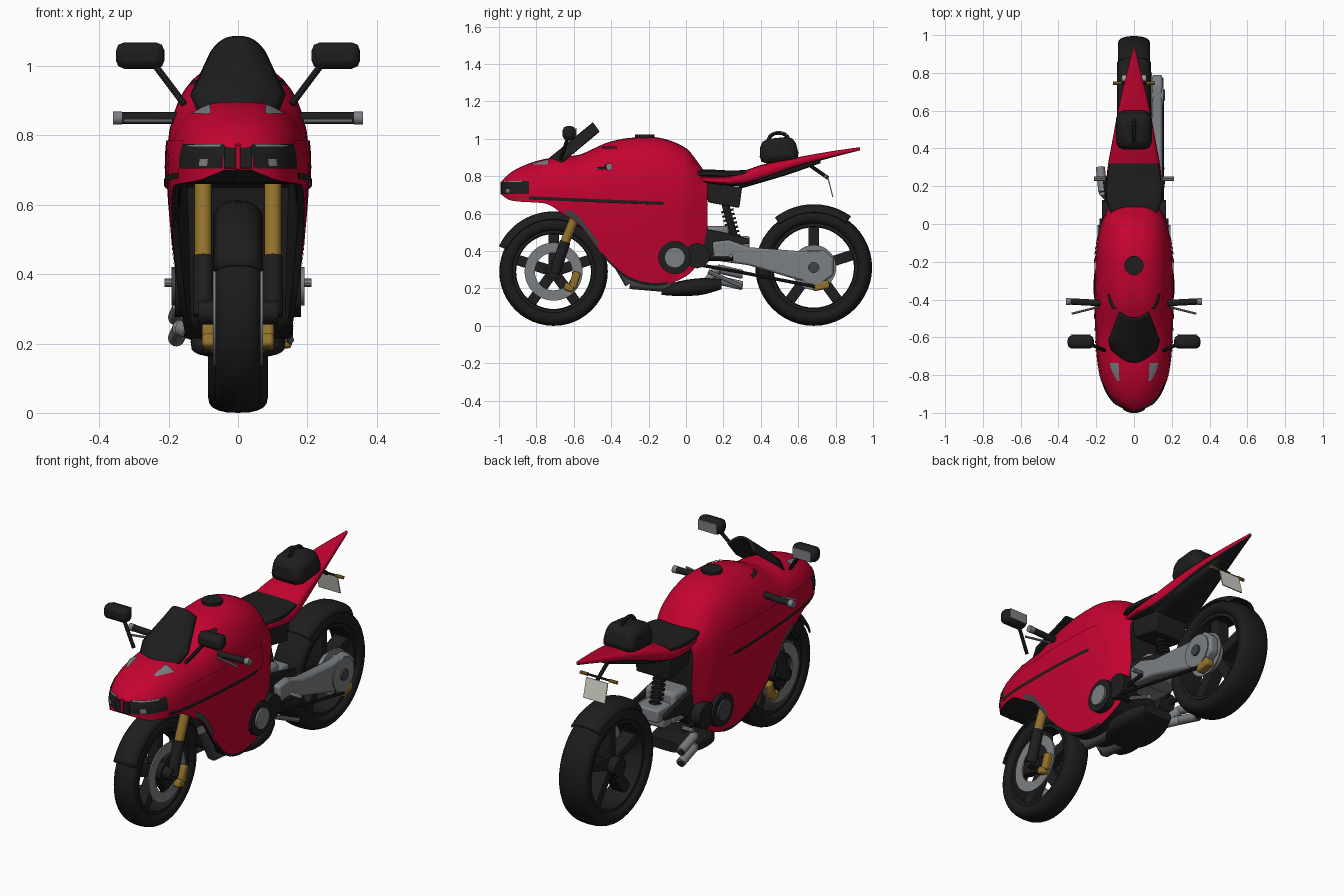
import bpy, bmesh, math
from math import sin, cos, pi, radians
from mathutils import Vector, Matrix

if "Cube" in bpy.data.objects:
    bpy.data.objects.remove(bpy.data.objects["Cube"])

def material(name, r, g, b):
    m = bpy.data.materials.new(name)
    m.use_nodes = True
    m.diffuse_color = (r, g, b, 1)
    m.node_tree.nodes["Principled BSDF"].inputs["Base Color"].default_value = (r, g, b, 1)
    return m

RED = material("red paint", .56, .001, .03)
BLACK = material("black plastic", .013, .013, .013)
RUBBER = material("tyre rubber", .011, .011, .011)
GREY = material("grey metal", .2, .215, .23)
DARK = material("dark metal", .05, .055, .06)
GOLD = material("gold metal", .29, .165, .025)
PALE = material("pale plate", .62, .62, .56)

def finish(name, bm, mats, bevel=0, thick=0):
    bmesh.ops.recalc_face_normals(bm, faces=bm.faces)
    me = bpy.data.meshes.new(name)
    bm.to_mesh(me)
    bm.free()
    ob = bpy.data.objects.new(name, me)
    bpy.context.collection.objects.link(ob)
    for m in mats:
        me.materials.append(m)
    bpy.ops.object.select_all(action='DESELECT')
    ob.select_set(True)
    bpy.context.view_layer.objects.active = ob
    bpy.ops.object.shade_smooth_by_angle(angle=.7)
    if bevel:
        mod = ob.modifiers.new("Bevel", 'BEVEL')
        mod.width, mod.segments = bevel, 2
    if thick:
        ob.modifiers.new("Solidify", 'SOLIDIFY').thickness = thick
    return ob

def box(name, loc, size, mat, bevel=.008, tilt=0, taper=1):
    bm = bmesh.new()
    bmesh.ops.create_cube(bm, size=1)
    for v in bm.verts:
        if v.co.z > 0:
            v.co.x *= taper
            v.co.y *= taper
    bm.transform(Matrix.Translation(loc) @ Matrix.Rotation(tilt, 4, 'X') @ Matrix.Diagonal((*size, 1)))
    return finish(name, bm, [mat], bevel)

def rod(name, pts, r, mat, sides=16):
    bm = bmesh.new()
    for a, b in zip(pts, pts[1:]):
        a, b = Vector(a), Vector(b)
        m = Matrix.Translation((a + b) / 2) @ (b - a).to_track_quat('Z', 'Y').to_matrix().to_4x4()
        bmesh.ops.create_cone(bm, cap_ends=True, segments=sides, radius1=r, radius2=r,
                              depth=(b - a).length, matrix=m)
    return finish(name, bm, [mat])

def prism(name, pts, x0, x1, mat, bevel=.008):
    bm = bmesh.new()
    f = bm.faces.new([bm.verts.new((x0, y, z)) for y, z in pts])
    ext = bmesh.ops.extrude_face_region(bm, geom=[f])["geom"]
    bmesh.ops.translate(bm, vec=(x1 - x0, 0, 0), verts=[e for e in ext if isinstance(e, bmesh.types.BMVert)])
    return finish(name, bm, [mat], bevel)

def loft(name, rings, mats, rule=lambda j: 0, end=0):
    bm = bmesh.new()
    vs = [[bm.verts.new(p) for p in ring] for ring in rings]
    n = len(vs[0])
    for a, b in zip(vs, vs[1:]):
        for j in range(n):
            k = (j + 1) % n
            bm.faces.new((a[j], a[k], b[k], b[j])).material_index = rule(j)
    bm.faces.new(vs[0])
    bm.faces.new(vs[-1]).material_index = end
    return finish(name, bm, mats)

def grid(name, fn, nu, nv, mat, thick=0):
    bm = bmesh.new()
    vs = [[bm.verts.new(fn(i / nu, j / nv)) for j in range(nv + 1)] for i in range(nu + 1)]
    for i in range(nu):
        for j in range(nv):
            bm.faces.new((vs[i][j], vs[i + 1][j], vs[i + 1][j + 1], vs[i][j + 1]))
    return finish(name, bm, [mat], thick=thick)

def lathe(name, profile, cy, cz, mat, n=48):
    bm = bmesh.new()
    vs = [[bm.verts.new((x, cy + r * cos(2 * pi * i / n), cz + r * sin(2 * pi * i / n)))
           for r, x in profile] for i in range(n)]
    m = len(profile)
    for i in range(n):
        a, b = vs[i], vs[(i + 1) % n]
        for j in range(m):
            bm.faces.new((a[j], a[(j + 1) % m], b[(j + 1) % m], b[j]))
    return finish(name, bm, [mat])

def ev(st, y):
    """Smooth value of the (y, bottom, top, half width) stations at y."""
    i = max(k for k in range(len(st) - 1) if k == 0 or st[k][0] <= y)
    a, b, p, q = st[i], st[i + 1], st[max(i - 1, 0)], st[min(i + 2, len(st) - 1)]
    h = b[0] - a[0]
    t = min(max((y - a[0]) / h, 0), 1)
    out = []
    for k in (1, 2, 3):
        m0, m1 = (b[k] - p[k]) / (b[0] - p[0]) * h, (q[k] - a[k]) / (q[0] - a[0]) * h
        out.append(a[k] * (1 + 2 * t) * (1 - t) ** 2 + m0 * t * (1 - t) ** 2
                   + b[k] * t * t * (3 - 2 * t) + m1 * t * t * (t - 1))
    return out

def span(a, b, n):
    return [a + (b - a) * i / n for i in range(n + 1)]

# Fairing and tank: one body with a dark hollow for the front wheel
BODY = [(-.985, .70, .775, .04), (-.95, .675, .81, .1), (-.9, .665, .842, .14), (-.82, .66, .875, .172),
        (-.74, .65, .895, .188), (-.66, .60, .905, .196), (-.57, .54, .915, .2), (-.5, .45, .945, .203),
        (-.42, .345, .98, .205), (-.3, .245, 1.005, .206), (-.14, .215, 1.005, .2),
        (0, .265, .95, .175), (.06, .33, .88, .148), (.115, .46, .80, .12)]

def mid(zb, zt):
    return min(max(.70, zb + .01), zt - .02)

def side_x(y, z):
    zb, zt, w = ev(BODY, y)
    zm = mid(zb, zt)
    if z > zm:
        return w * max(0, 1 - min(1, (z - zm) / (zt - zm)) ** 2.4) ** .417
    return w * (1 - .28 * ((zm - z) / .5) ** 1.5)

def body_ring(y):
    zb, zt, w = ev(BODY, y)
    zm = mid(zb, zt)
    half = [(w * abs(cos(a)) ** .833, zm + (zt - zm) * sin(a) ** .833) for a in span(pi / 2, 0, 10)]
    half[0] = (0, zt)
    half += [(side_x(y, z), z) for z in span(zm, zb, 10)[1:]]
    xb = half[-1][0]
    zc = max(zb, zb + (.66 - zb) * min(1, max(0, (-.32 - y) / .1)))
    half += [(xb * .9, zb), (xb * .86, zc), (0, zc)]
    return [(x, y, z) for x, z in half] + [(-x, y, z) for x, z in half[-2:0:-1]]

loft("fairing_and_tank", [body_ring(y) for y in span(-.985, .115, 60)], [RED, BLACK],
     lambda j: int(20 <= j < 26), end=1)

def patch(name, y0, y1, lo, hi, off, mat, ny=24):
    for s, tag in ((1, "left"), (-1, "right")):
        def fn(u, v):
            y = y0 + (y1 - y0) * u
            z = lo(y) + (hi(y) - lo(y)) * v
            return s * (side_x(y, z) + off), y, z + (off if z > .8 else 0)
        grid(name + "_" + tag, fn, ny, 5, mat)

def bottom(y):
    return ev(BODY, y)[0]

def top(y):
    return ev(BODY, y)[1]

patch("upper_side_panel", -.84, -.07, lambda y: .68 - .04 * (y + .84), lambda y: .785, .005, RED)
patch("side_seam", -.84, -.12, lambda y: .675 - .04 * (y + .84), lambda y: .692 - .04 * (y + .84), .008, BLACK)
patch("headlight", -.985, -.835, lambda y: .705, lambda y: min(.775, top(y) - .012), .004, BLACK)
patch("headlight_lens", -.962, -.945, lambda y: .712, lambda y: .732, .007, GREY, 4)
patch("headlight_trim", -.972, -.88, lambda y: min(.768, top(y) - .02), lambda y: min(.774, top(y) - .015), .007, GREY)
patch("nose_vent", -.83, -.735, lambda y: top(y) - .012 - .25 * (y + .84), lambda y: top(y) - .01, .004, GREY, 8)
patch("fairing_vent", -.64, -.47, lambda y: bottom(y) + .005, lambda y: bottom(y) + .04, .004, DARK)
patch("lower_edge", -.45, -.1, lambda y: bottom(y), lambda y: bottom(y) + .015, .004, BLACK)
patch("tank_vent", -.45, -.37, lambda y: .942, lambda y: .955, .005, BLACK, 6)
box("headlight_centre", (0, -.986, .735), (.082, .008, .06), BLACK, .001)
box("headlight_divider", (0, -.988, .737), (.014, .009, .07), RED, .001)
rod("fuel_cap", [(0, -.22, .99), (0, -.22, 1.022)], .052, BLACK, 12)

# Windscreen: a tapered sheet bent down at its sides
def screen(u, v):
    w = .11 + .08 * v if v < .35 else .138 - .09 * (v - .35)
    k = 2 * u - 1
    return k * w, -.735 + .235 * v + .035 * k * k, .895 + .192 * v - .045 * abs(k) ** 2.5
grid("windscreen", screen, 14, 20, BLACK, .01)

# Tail, seat and luggage
def oval(st, n=24, flat=.6):
    def p(c):
        return math.copysign(abs(c) ** flat, c)
    def ring(y):
        zb, zt, w = ev(st, y)
        return [(w * p(cos(2 * pi * i / n)), y, (zb + zt) / 2 + (zt - zb) / 2 * p(sin(2 * pi * i / n)))
                for i in range(n)]
    return [ring(y) for y in span(st[0][0], st[-1][0], 20)]

loft("tail", oval([(.02, .775, .80, .11), (.2, .75, .805, .145), (.3, .75, .825, .14), (.4, .775, .86, .122),
                   (.6, .85, .902, .085), (.8, .905, .937, .038), (.93, .938, .955, .006)]),
     [RED, BLACK], lambda j: int(14 <= j < 22))
loft("under_tail", oval([(.28, .73, .78, .1), (.4, .765, .8, .1), (.55, .81, .86, .075), (.72, .87, .9, .04)]), [BLACK])
loft("seat", oval([(.02, .8, .82, .1), (.1, .795, .836, .14), (.2, .79, .832, .147), (.32, .8, .832, .13)]), [BLACK])
box("tail_bag", (0, .495, .94), (.2, .22, .13), BLACK, .04, .1, .82)
rod("bag_handle", [(0, .495 + .055 * cos(a), .99 + .042 * sin(a)) for a in span(0, pi, 8)], .01, BLACK, 8)
rod("plate_bracket", [(0, .66, .86), (0, .76, .79)], .01, BLACK, 8)
box("number_plate", (0, .772, .74), (.13, .006, .105), PALE, .001, .25)
rod("indicator_bar", [(-.07, .745, .8), (.07, .745, .8)], .006, BLACK, 8)

# Wheels with five spokes
def wheel(tag, cy, r, rin, hw):
    c, h = (r + rin) / 2, (r - rin) / 2
    prof = [(c + h * math.copysign(abs(cos(a)) ** .8, cos(a)), hw * math.copysign(abs(sin(a)) ** .8, sin(a)))
            for a in span(0, 2 * pi, 20)[:-1]]
    lathe(tag + "_tyre", prof, cy, r, RUBBER)
    e = hw * .75
    lathe(tag + "_rim", [(rin + .012, -e), (rin - .006, -e), (rin - .01, 0), (rin - .006, e), (rin + .012, e)], cy, r, BLACK)
    rod(tag + "_hub", [(-hw, cy, r), (hw, cy, r)], .048, BLACK)
    for i in range(5):
        a = pi / 2 + 2 * pi * i / 5
        d = rin / 2
        box(tag + "_spoke", (0, cy + d * cos(a), r + d * sin(a)), (hw * .9, .056, rin), BLACK, .006, a - pi / 2)

def fender(name, cy, cz, r, a0, a1, hw):
    def fn(u, v):
        a, k = radians(a0 + (a1 - a0) * u), 2 * v - 1
        rr = r - .04 * abs(k) ** 3
        return hw * k, cy + rr * cos(a), cz + rr * sin(a)
    grid(name, fn, 24, 8, BLACK, .008)

FY, FZ, RY, RZ = -.708, .29, .683, .312
wheel("front", FY, FZ, .21, .065)
wheel("rear", RY, RZ, .225, .086)
fender("front_fender", FY, FZ, .322, 22, 155, .072)
fender("rear_fender", RY, RZ, .338, 54, 128, .09)

# Parts on both sides: forks, brakes, bars, mirrors, engine covers, pegs
for s, tag in ((1, "left_"), (-1, "right_")):
    rod(tag + "fork_upper", [(s * .1, -.545, .7), (s * .1, -.65, .44)], .025, GOLD)
    rod(tag + "fork_lower", [(s * .1, -.646, .45), (s * .1, -.702, .28)], .029, BLACK)
    rod(tag + "axle_cap", [(s * .06, FY, FZ), (s * .115, FY, FZ)], .035, BLACK)
    lathe(tag + "brake_disc", [(.155, s * .064), (.1, s * .064), (.1, s * .072), (.155, s * .072)], FY, FZ, GREY)
    box(tag + "front_caliper", (s * .085, -.595, .245), (.038, .042, .09), GOLD, .01, -.3)
    box(tag + "caliper_foot", (s * .085, -.625, .205), (.038, .055, .04), GOLD, .01, -.3)
    rod(tag + "handlebar", [(s * .15, -.42, .85), (s * .34, -.41, .85)], .017, BLACK)
    rod(tag + "bar_end", [(s * .335, -.41, .85), (s * .36, -.41, .85)], .019, GREY)
    rod(tag + "lever", [(s * .19, -.44, .842), (s * .33, -.475, .842)], .006, GREY, 8)
    rod(tag + "mirror_arm", [(s * .155, -.67, .89), (s * .245, -.63, 1.01)], .01, BLACK, 8)
    box(tag + "mirror", (s * .282, -.625, 1.03), (.14, .07, .076), BLACK, .024)
    box(tag + "mirror_glass", (s * .282, -.588, 1.03), (.11, .006, .055), GREY, .001)
    rod(tag + "engine_cover", [(s * .1, -.06, .365), (s * .182, -.06, .365)], .088, BLACK, 24)
    rod(tag + "cover_cap", [(s * .18, -.06, .365), (s * .192, -.06, .365)], .055, GREY if s > 0 else DARK, 24)
    rod(tag + "rear_engine_cover", [(s * .08, .06, .375), (s * .17, .06, .375)], .068, BLACK, 12)
    prism(tag + "frame_plate", [(.09, .52), (.2, .5), (.34, .465), (.34, .44), (.2, .42), (.09, .34)],
          s * .095, s * .115, BLACK, .004)
    rod(tag + "peg_bracket", [(s * .14, .12, .36), (s * .155, .25, .36)], .012, BLACK, 8)
    rod(tag + "foot_peg", [(s * .15, .24, .375), (s * .212, .24, .375)], .012, GREY, 8)
    rod(tag + "indicator", [(s * .065, .745, .8), (s * .11, .745, .8)], .009, GOLD, 8)

# Engine, frame, shock and exhaust
box("engine_block", (0, .13, .45), (.18, .2, .17), GREY, .02)
box("engine_top", (0, .24, .445), (.14, .2, .07), GREY, .01)
prism("subframe", [(.09, .77), (.3, .74), (.285, .63), (.12, .66)], -.1, .1, BLACK)
rod("shock_body", [(0, .21, .65), (0, .265, .45)], .02, BLACK)
for i in range(7):
    y, z = .22 + .006 * i, .62 - .023 * i
    rod("shock_coil", [(0, y, z), (0, y + .003, z - .011)], .034, BLACK)
loft("muffler", oval([(-.13, .165, .2, .08), (-.05, .16, .235, .13), (.08, .165, .255, .13), (.19, .195, .25, .09)]), [BLACK])
for i, z in enumerate((.215, .275)):
    rod("exhaust_pipe", [(-.09, .1, .22), (-.165, .17, z + .03), (-.178, .3, z)], .024, GREY)
    rod("exhaust_opening", [(-.178, .297, z), (-.178, .303, z)], .018, BLACK)
    x = (2 * i - 1) * .06
    rod("header_pipe", [(x, -.4, .4), (x, -.3, .225), (x, 0, .2)], .028, DARK)
rod("side_stand", [(.12, .12, .29), (.15, .3, .21)], .012, GREY, 8)

# Single-sided swingarm, rear hub, brake and chain
prism("swingarm", [(.14, .45), (.23, .46), (.34, .42), (.6, .4), (.74, .405), (.79, .36), (.79, .27),
                   (.73, .23), (.6, .245), (.33, .325), (.15, .35)], .095, .15, GREY, .012)
box("swingarm_pivot", (.02, .23, .41), (.18, .12, .1), GREY, .015)
rod("rear_hub_cover", [(.05, RY, RZ), (.155, RY, RZ)], .09, GREY, 24)
rod("rear_axle_nut", [(.15, RY, RZ), (.165, RY, RZ)], .03, DARK, 12)
lathe("rear_disc", [(.12, .088), (.07, .088), (.07, .094), (.12, .094)], RY, RZ, GREY)
box("rear_caliper", (.13, .722, .215), (.05, .09, .045), GOLD, .01, .2)
rod("chain", [(.15, .05, .33), (.15, .3, .285), (.15, .69, .21)], .009, BLACK, 8)
